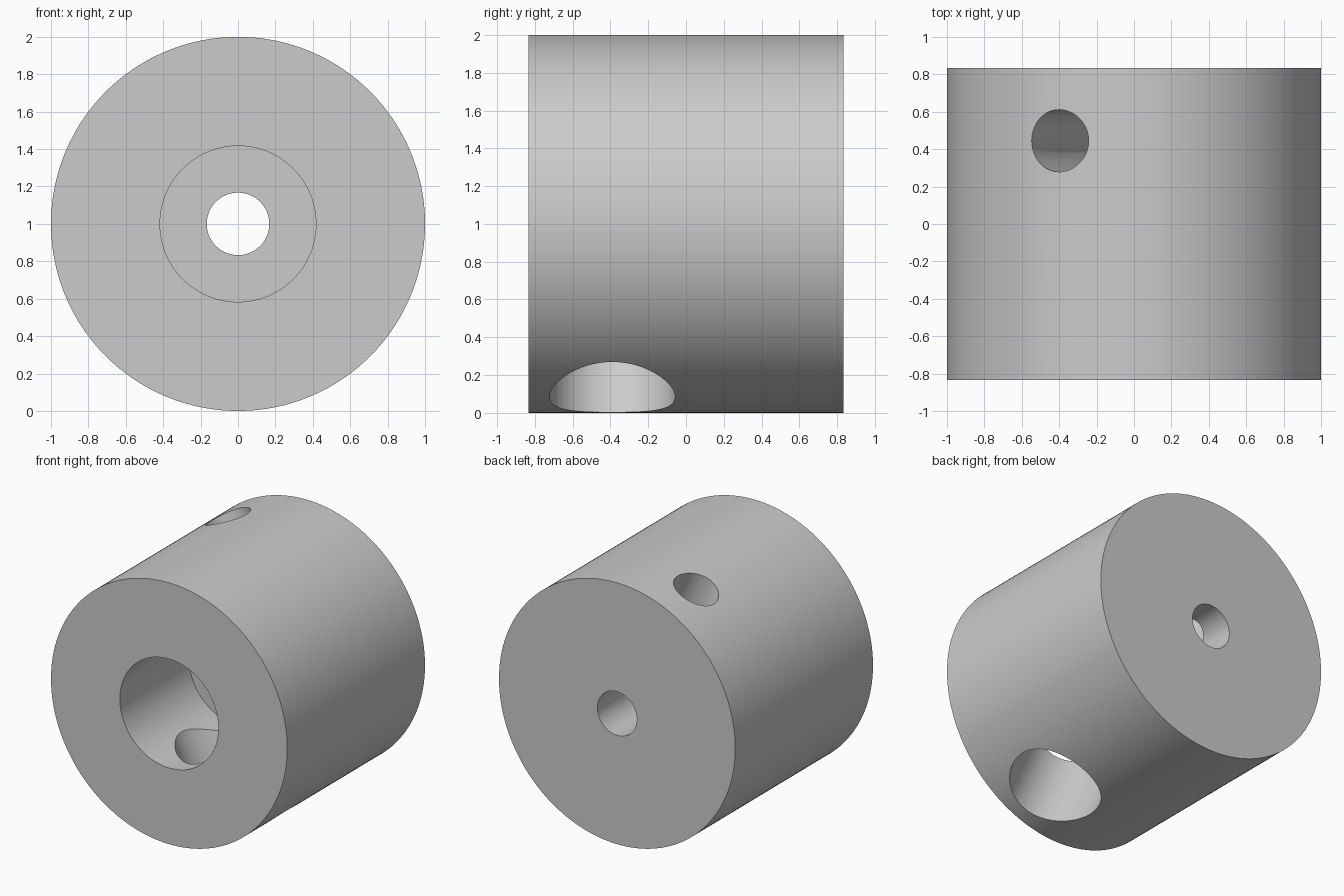
import bpy
import math
from mathutils import Vector

default = bpy.data.objects.get("Cube")
if default:
    bpy.data.objects.remove(default, do_unlink=True)

HALF = 0.833                  # half the collar length
TILT = math.radians(23.6)     # cross holes lean this far from vertical
MID = Vector((0, 0, 1))       # middle of the bore axis

grey = bpy.data.materials.new("light_grey")
grey.use_nodes = True
colour = (0.6, 0.6, 0.6, 1)
grey.diffuse_color = colour
grey.node_tree.nodes["Principled BSDF"].inputs["Base Color"].default_value = colour


def rod(name, radius, start, end, sides=96):
    """Cylinder running from start to end."""
    axis = end - start
    bpy.ops.mesh.primitive_cylinder_add(
        vertices=sides, radius=radius, depth=axis.length, location=(start + end) / 2,
        rotation=axis.to_track_quat('Z', 'Y').to_euler())
    obj = bpy.context.object
    obj.name = name
    obj.data.materials.append(grey)
    return obj


def at(y):
    return MID + Vector((0, y, 0))


# Main body
collar = rod("collar", 1, at(-HALF), at(HALF), 180)

# Stepped bore along the axis, then the two opposed cross holes
lean = Vector((math.sin(TILT), 0, -math.cos(TILT)))
cutters = [
    rod("counterbore_cutter", 0.417, at(-1.2), at(0)),
    rod("bore_cutter", 0.167, at(-0.4), at(1.2)),
    rod("large_side_hole_cutter", 0.333, at(-0.39), at(-0.39) + lean * 1.3),
    rod("small_side_hole_cutter", 0.166, at(0.445), at(0.445) - lean * 1.3),
]

bpy.ops.object.select_all(action='DESELECT')
collar.select_set(True)
bpy.context.view_layer.objects.active = collar
for cutter in cutters:
    cutter.hide_render = True
    cut = collar.modifiers.new(cutter.name, 'BOOLEAN')
    cut.operation = 'DIFFERENCE'
    cut.solver = 'EXACT'
    cut.object = cutter
    bpy.ops.object.modifier_apply(modifier=cut.name)
    bpy.data.objects.remove(cutter, do_unlink=True)

bpy.ops.object.shade_smooth_by_angle(angle=math.radians(30))
